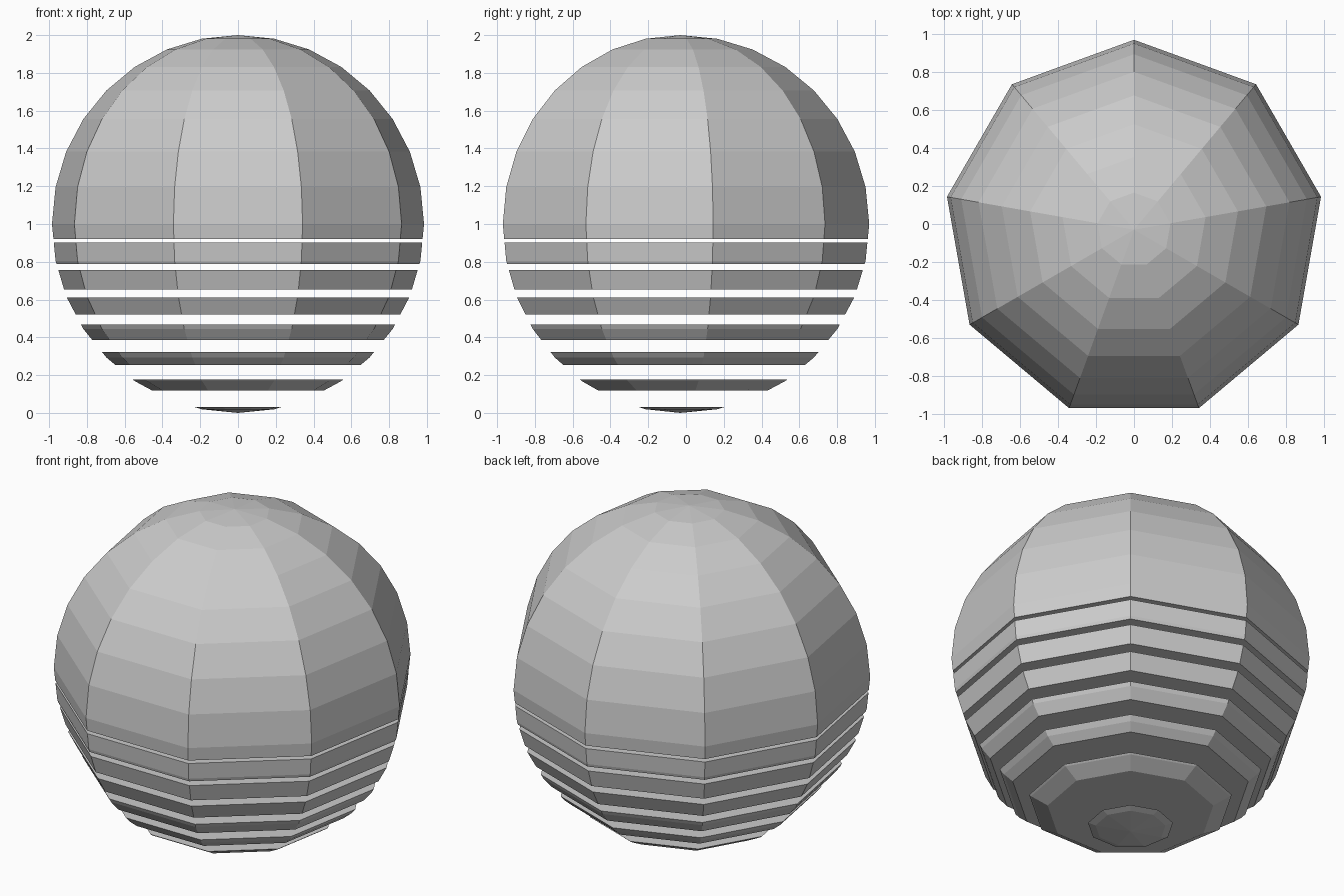
import bpy, bmesh
from math import sin, cos, pi

if "Cube" in bpy.data.objects:
    bpy.data.objects.remove(bpy.data.objects["Cube"])

SIDES, STACKS = 9, 16
Y_SHIFT = -0.03

# Latitude profile of the unit sphere, from bottom pole to top pole: (radius, height)
profile = [(sin(pi * i / STACKS), 1 - cos(pi * i / STACKS)) for i in range(STACKS + 1)]
profile[0], profile[-1] = (0, 0), (0, 2)


def radius_at(z):
    for (r0, z0), (r1, z1) in zip(profile, profile[1:]):
        if z0 <= z <= z1:
            return r0 + (r1 - r0) * (z - z0) / (z1 - z0)
    return 0


def slab(name, low, high):
    """Closed slice of the faceted sphere between two heights."""
    heights = [low] + [z for _, z in profile if low + 1e-4 < z < high - 1e-4] + [high]
    bm = bmesh.new()
    rings = []
    for z in heights:
        r = radius_at(z)
        count = SIDES if r > 1e-5 else 1
        rings.append([bm.verts.new((r * sin(2 * pi * k / SIDES),
                                    r * cos(2 * pi * k / SIDES) + Y_SHIFT, z))
                      for k in range(count)])
    for a, b in zip(rings, rings[1:]):
        for k in range(SIDES):
            n = (k + 1) % SIDES
            corners = [a[k % len(a)], a[n % len(a)], b[n % len(b)], b[k % len(b)]]
            bm.faces.new(list(dict.fromkeys(corners)))
    for ring in (rings[0], rings[-1]):
        if len(ring) > 1:
            bm.faces.new(ring)
    bmesh.ops.recalc_face_normals(bm, faces=bm.faces)
    mesh = bpy.data.meshes.new(name)
    bm.to_mesh(mesh)
    bm.free()
    bpy.context.collection.objects.link(bpy.data.objects.new(name, mesh))


# Upper dome, then thinning bands with widening gaps down to the bottom tip
slab("dome", 0.921, 2)
for i in range(6):
    slab(f"band_{i + 1}", 0.921 - 0.1337 * (i + 1), 0.902 - 0.145 * i)
slab("bottom_tip", 0, 0.032)
